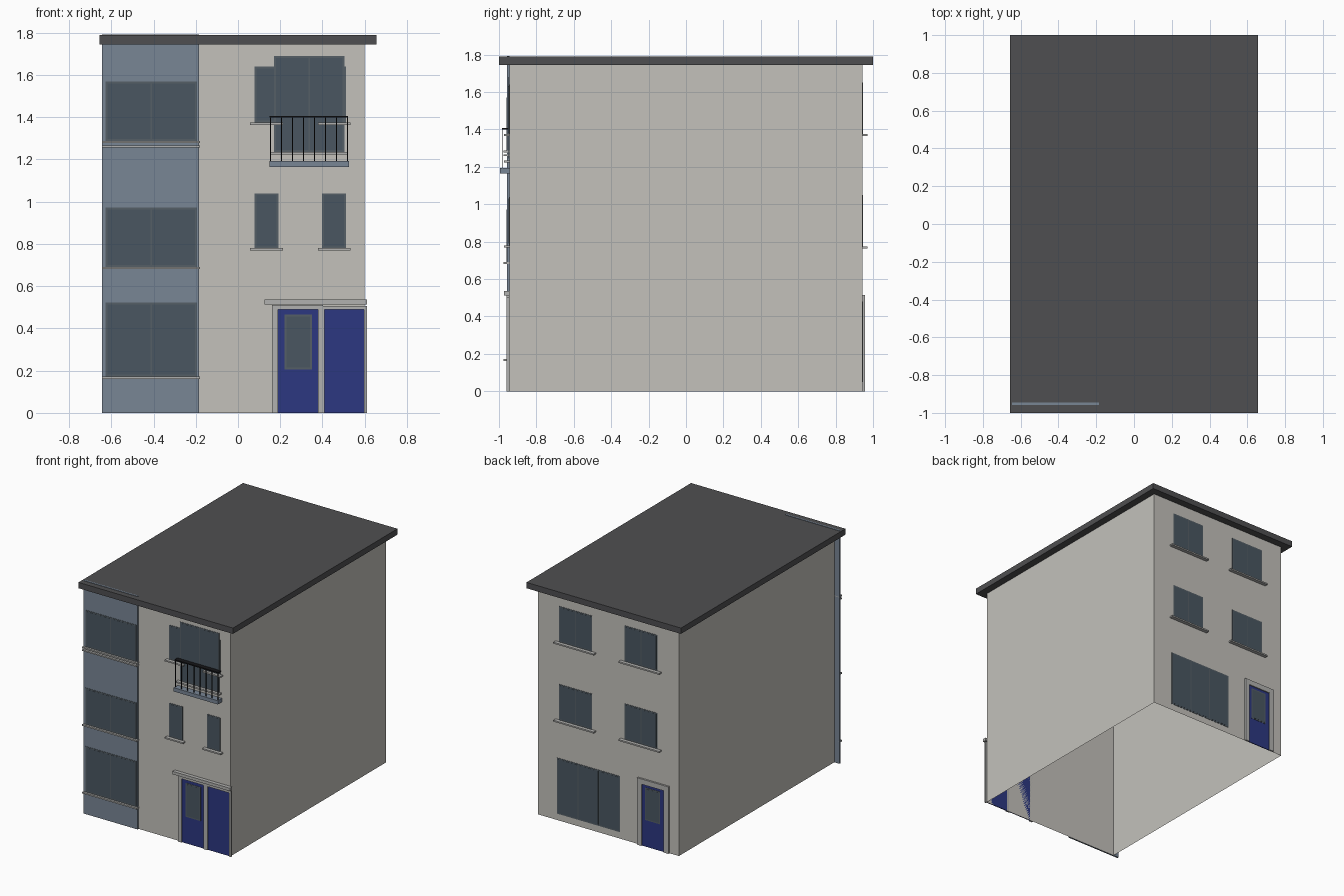
import bpy, bmesh

if "Cube" in bpy.data.objects:
    bpy.data.objects.remove(bpy.data.objects["Cube"])


def mat(name, r, g, b):
    m = bpy.data.materials.new(name)
    m.diffuse_color = [(c / 255) ** 2.2 for c in (r, g, b)] + [1]
    m.use_nodes = True
    m.node_tree.nodes["Principled BSDF"].inputs["Base Color"].default_value = m.diffuse_color
    return m


WALL = mat("render_wall", 194, 192, 186)
ROOF = mat("roof_dark", 80, 80, 82)
BAY = mat("blue_grey", 120, 133, 148)
GLASS = mat("glass", 75, 87, 97)
FRAME = mat("window_frame", 86, 95, 102)
TRIM = mat("trim", 176, 176, 174)
DOOR = mat("door_blue", 48, 58, 128)
BLACK = mat("railing_black", 28, 28, 30)


def boxes(name, material, items, open_ends=False):
    """One object from axis-aligned boxes given as (x0, x1, y0, y1, z0, z1)."""
    bm = bmesh.new()
    for x0, x1, y0, y1, z0, z1 in items:
        y0, y1 = min(y0, y1), max(y0, y1)
        vs = bmesh.ops.create_cube(bm, size=1)["verts"]
        for v in vs:
            v.co = (x1 if v.co.x > 0 else x0,
                    y1 if v.co.y > 0 else y0,
                    z1 if v.co.z > 0 else z0)
    bm.normal_update()
    if open_ends:
        ends = [f for f in bm.faces if abs(f.normal.z) > 0.5]
        bmesh.ops.delete(bm, geom=ends, context="FACES_ONLY")
    me = bpy.data.meshes.new(name)
    bm.to_mesh(me)
    bm.free()
    me.materials.append(material)
    ob = bpy.data.objects.new(name, me)
    bpy.context.collection.objects.link(ob)
    return ob


def window(name, x0, x1, z0, z1, y, out, panes=1):
    """Frame plate with glass panes; out is -1 for front, 1 for back."""
    boxes(name + "_frame", FRAME, [(x0, x1, y, y + out * 0.002, z0, z1)])
    b = 0.009
    w = (x1 - x0 - b) / panes
    boxes(name + "_glass", GLASS,
          [(x0 + b + i * w, x0 + (i + 1) * w, y, y + out * 0.003, z0 + b, z1 - b)
           for i in range(panes)])


def sill(name, x0, x1, z, y, out, h=0.011):
    boxes(name, TRIM, [(x0, x1, y, y + out * 0.028, z - h, z)])


def door_frame(name, x0, x1, ix0, ix1, z_in, z_out, y, out):
    """Two jambs and a head around a door opening."""
    d = y + out * 0.014
    boxes(name, TRIM, [(x0, ix0, y, d, 0, z_out), (ix1, x1, y, d, 0, z_out),
                       (ix0, ix1, y, d, z_in, z_out)])


FY, BY, PY = -0.945, 0.943, -0.957   # front wall, back wall, bay face

# Hollow shell, roof slab and front bay panel
boxes("walls", WALL, [(-0.6, 0.6, FY, BY, 0, 1.745)], open_ends=True)
boxes("roof_slab", ROOF, [(-0.657, 0.657, -1, 1, 1.745, 1.79)])
boxes("bay_panel", BAY, [(-0.645, -0.184, PY, FY, 0, 1.793)])

# Bay windows and sills
for i, (z0, z1) in enumerate([(0.172, 0.522), (0.692, 0.972), (1.288, 1.57)]):
    window(f"bay_window_{i}", -0.627, -0.195, z0, z1, PY, -1, 2)
    boxes(f"bay_sill_{i}", TRIM, [(-0.645, -0.18, FY, -0.975, z0 - 0.011, z0)])
boxes("bay_band", TRIM, [(-0.645, -0.18, FY, -0.975, 1.257, 1.267)])

# Small front windows
for i, (z0, z1) in enumerate([(0.78, 1.04), (1.375, 1.64)]):
    for j, x0 in enumerate((0.078, 0.398)):
        window(f"front_window_{i}_{j}", x0, x0 + 0.114, z0, z1, FY, -1)
        sill(f"front_sill_{i}_{j}", x0 - 0.02, x0 + 0.134, z0, FY, -1)

# Balcony window, slab and railing
window("balcony_window", 0.17, 0.505, 1.235, 1.69, FY - 0.003, -1, 2)
sill("balcony_sill", 0.152, 0.522, 1.235, FY, -1)
boxes("balcony_slab", BAY, [(0.15, 0.525, FY, -0.995, 1.165, 1.194)])
boxes("balcony_handrail", BLACK, [(0.15, 0.522, FY - 0.005, -0.985, 1.399, 1.407)])
boxes("balcony_bars", BLACK,
      [(x - 0.003, x + 0.003, -0.982, -0.978, 1.194, 1.4)
       for x in [0.154 + i * 0.052 for i in range(8)]])

# Front entrance: glazed door, side door, canopy
door_frame("entrance_frame", 0.162, 0.402, 0.19, 0.38, 0.49, 0.512, FY, -1)
door_frame("side_door_frame", 0.402, 0.61, 0.41, 0.596, 0.49, 0.505, FY, -1)
boxes("front_doors", DOOR, [(0.19, 0.38, FY, FY - 0.006, 0, 0.49),
                            (0.41, 0.596, FY, FY - 0.006, 0, 0.49)])
window("front_door_window", 0.22, 0.35, 0.205, 0.465, FY - 0.006, -1)
boxes("entrance_canopy", TRIM, [(0.125, 0.612, FY, -0.973, 0.513, 0.536)])

# Back windows
for i, (z0, z1) in enumerate([(0.775, 1.05), (1.375, 1.65)]):
    for j, x0 in enumerate((-0.418, 0.138)):
        window(f"back_window_{i}_{j}", x0, x0 + 0.28, z0, z1, BY, 1, 2)
        sill(f"back_sill_{i}_{j}", x0 - 0.032, x0 + 0.312, z0, BY, 1)
window("back_large_window", -0.1, 0.435, 0.05, 0.48, BY, 1, 3)

# Back door
door_frame("back_door_frame", -0.52, -0.255, -0.48, -0.29, 0.475, 0.515, BY, 1)
boxes("back_door", DOOR, [(-0.48, -0.29, BY, BY + 0.006, 0, 0.475)])
window("back_door_window", -0.445, -0.315, 0.205, 0.455, BY + 0.006, 1)
